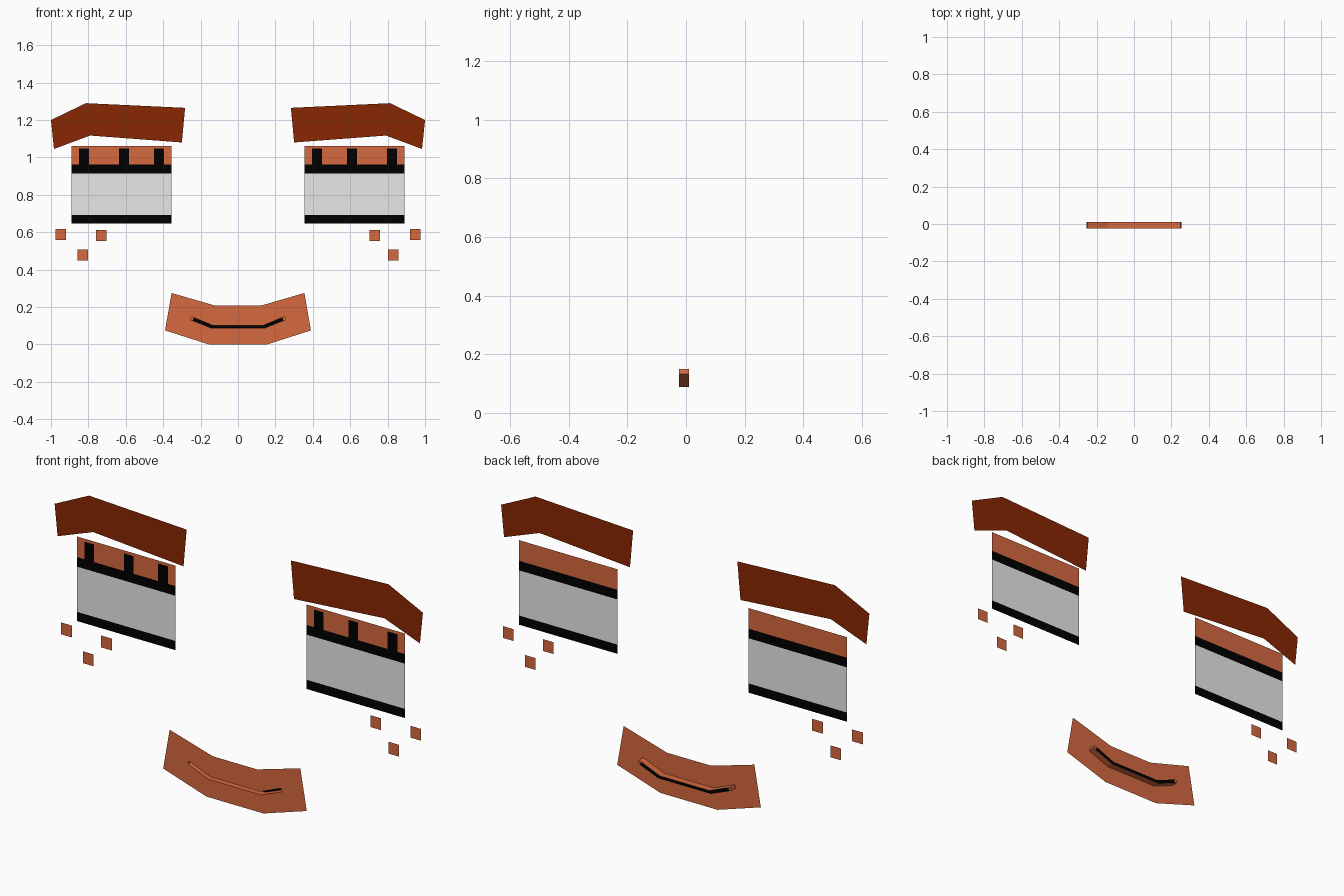
import bpy

if "Cube" in bpy.data.objects:
    bpy.data.objects.remove(bpy.data.objects["Cube"])

MOUTH = -0.0235    # plane of the lip plate
RECESS = 0.0105    # back of the mouth recess
BROW = 0.006       # plane of the eyebrows
EYE = 0.0235       # plane of the eyes and freckles


def material(name, rgb):
    m = bpy.data.materials.new(name)
    m.diffuse_color = (*rgb, 1.0)
    m.use_nodes = True
    m.node_tree.nodes["Principled BSDF"].inputs["Base Color"].default_value = m.diffuse_color
    return m


orange = material("terracotta", (0.67, 0.14, 0.05))
brown = material("dark brown", (0.25, 0.02, 0.001))
black = material("black", (0.0, 0.0, 0.0))
white = material("off white", (0.8, 0.8, 0.8))


def build(name, verts, faces, mats, indices=None):
    me = bpy.data.meshes.new(name)
    me.from_pydata(verts, [], faces)
    for m in mats:
        me.materials.append(m)
    for p, i in zip(me.polygons, indices or [0] * len(faces)):
        p.material_index = i
    me.update()
    ob = bpy.data.objects.new(name, me)
    bpy.context.collection.objects.link(ob)
    mod = ob.modifiers.new("mirror", 'MIRROR')
    mod.use_mirror_merge = False
    return ob


def rects(name, boxes, y, mats, indices=None):
    """Flat rectangles (x0, x1, z0, z1) facing the front."""
    verts, faces = [], []
    for x0, x1, z0, z1 in boxes:
        n = len(verts)
        verts += [(x0, y, z0), (x1, y, z0), (x1, y, z1), (x0, y, z1)]
        faces.append((n, n + 1, n + 2, n + 3))
    return build(name, verts, faces, mats, indices)


# Eyebrows
brow = [(0.30, 1.08), (0.791, 1.117), (0.984, 1.045),
        (1.0, 1.20), (0.813, 1.29), (0.283, 1.265)]
build("eyebrow", [(x, BROW, z) for x, z in brow], [tuple(range(6))], [brown])

# Eyes: lower line, white, upper line, eyelid
levels = [0.647, 0.692, 0.914, 0.961, 1.062]
rects("eye", [(0.356, 0.89, a, b) for a, b in zip(levels, levels[1:])],
      EYE, [black, white, orange], [0, 1, 0, 2])

# Eyelashes
rects("eyelash", [(x, x + 0.053, 0.95, 1.048) for x in (0.396, 0.583, 0.797)],
      EYE - 0.001, [black])

# Freckles
s = 0.029
rects("freckle", [(x - s, x + s, z - s, z + s) for x, z in
                  ((0.948, 0.588), (0.731, 0.582), (0.83, 0.478))],
      EYE, [orange])

# Mouth: lip plate around a slit recessed backwards, listed from centre to right
outer_bot = [(0, 0.0), (0.155, 0.0), (0.39, 0.075)]
outer_top = [(0, 0.207), (0.12, 0.207), (0.355, 0.275)]
slit_bot = [(0, 0.088), (0.143, 0.088), (0.243, 0.128), (0.255, 0.133)]
slit_top = [(0, 0.102), (0.135, 0.102), (0.237, 0.144), (0.249, 0.149)]
verts = []


def row(pts, y):
    n = len(verts)
    verts.extend((x, y, z) for x, z in pts)
    return list(range(n, n + len(pts)))


lo, hi = row(outer_bot, MOUTH), row(outer_top, MOUTH)
sb, st = row(slit_bot, MOUTH), row(slit_top, MOUTH)
bb, bt = row(slit_bot, RECESS), row(slit_top, RECESS)
faces = [(lo[0], lo[1], sb[1], sb[0]), (lo[1], lo[2], sb[3], sb[2], sb[1]),
         (st[0], st[1], hi[1], hi[0]), (st[1], st[2], st[3], hi[2], hi[1]),
         (lo[2], hi[2], st[3], sb[3]), (sb[3], st[3], bt[3], bb[3])]
for i in range(3):
    faces += [(sb[i], sb[i + 1], bb[i + 1], bb[i]),
              (st[i + 1], st[i], bt[i], bt[i + 1])]
idx = [0] * len(faces)
# Dark back of the recess, with plain tips
for i in range(3):
    faces.append((bb[i], bb[i + 1], bt[i + 1], bt[i]))
    idx.append(1 if i < 2 else 0)
build("mouth", verts, faces, [orange, black], idx)
